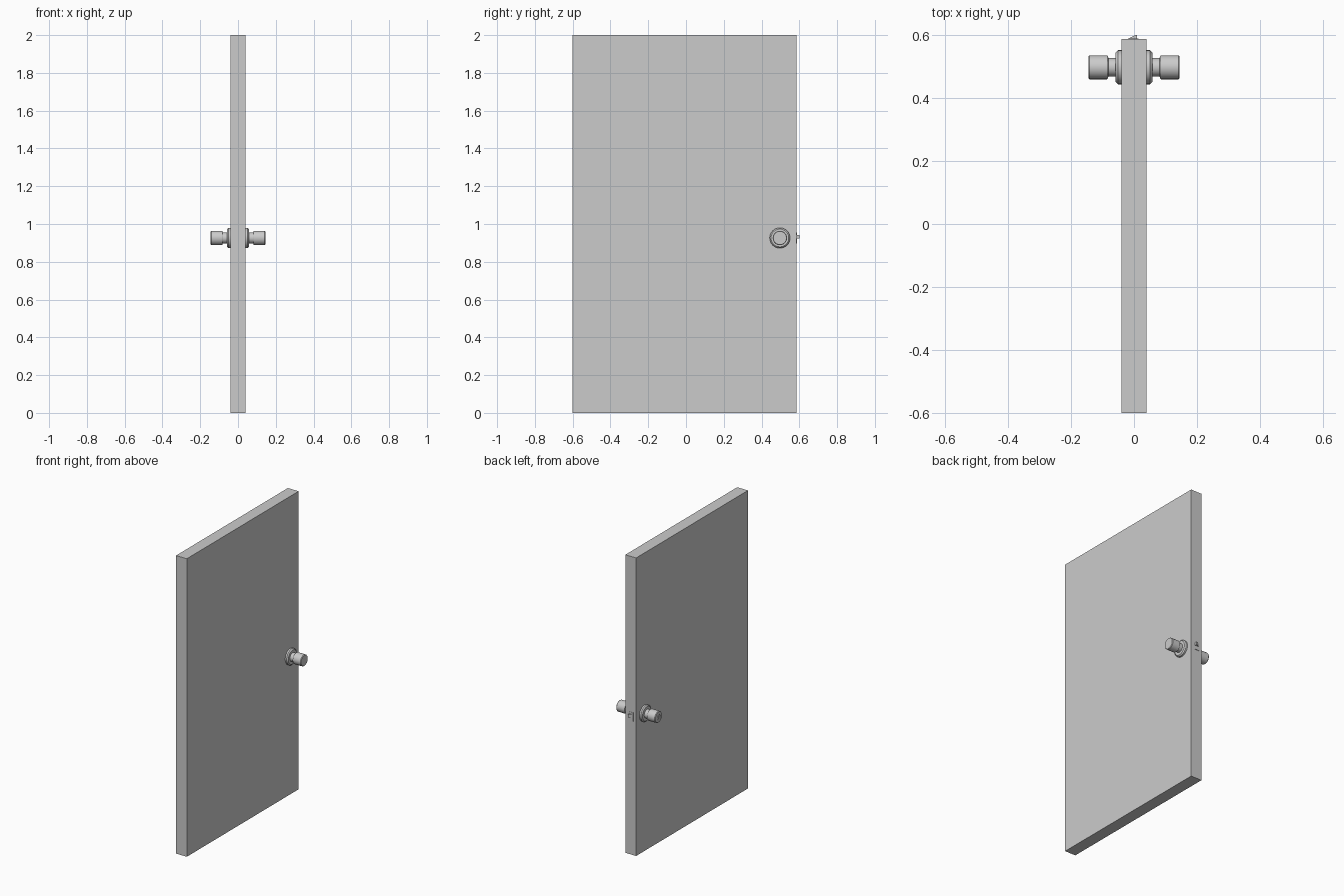
import bpy, bmesh, math

if "Cube" in bpy.data.objects:
    bpy.data.objects.remove(bpy.data.objects["Cube"])

KY, KZ = 0.497, 0.926   # knob axis


def make_object(name, bm):
    bmesh.ops.recalc_face_normals(bm, faces=bm.faces[:])
    mesh = bpy.data.meshes.new(name)
    bm.to_mesh(mesh)
    bm.free()
    ob = bpy.data.objects.new(name, mesh)
    bpy.context.collection.objects.link(ob)
    return ob


def box(name, lo, hi):
    bm = bmesh.new()
    bmesh.ops.create_cube(bm, size=1)
    for v in bm.verts:
        v.co = [(a + b) / 2 + c * (b - a) for a, b, c in zip(lo, hi, v.co)]
    return make_object(name, bm)


def turned(name, profile, side, segments=32):
    """Lathe (distance, radius) points about the knob axis, facing +x or -x."""
    bm = bmesh.new()
    rings = []
    for d, r in profile:
        rings.append([bm.verts.new((side * d,
                                    KY + r * math.cos(2 * math.pi * i / segments),
                                    KZ + r * math.sin(2 * math.pi * i / segments)))
                      for i in range(segments)])
    for a, b in zip(rings, rings[1:]):
        for i in range(segments):
            j = (i + 1) % segments
            bm.faces.new((a[i], a[j], b[j], b[i]))
    bm.faces.new(rings[0])
    bm.faces.new(rings[-1])
    ob = make_object(name, bm)
    bpy.context.view_layer.objects.active = ob
    ob.select_set(True)
    bpy.ops.object.shade_smooth_by_angle(angle=math.radians(30))
    ob.select_set(False)
    return ob


# door slab
box("door_panel", (-0.04, -0.6, 0), (0.04, 0.586, 2))

# rose plate, neck and knob on both faces
rose = [(0.038, 0.054), (0.051, 0.054), (0.058, 0.047), (0.058, 0.029)]
knob = [(0.05, 0.029), (0.081, 0.029), (0.083, 0.036), (0.086, 0.038),
        (0.141, 0.038), (0.145, 0.035)]
for label, side in (("right", 1), ("left", -1)):
    turned("rose_" + label, rose, side)
    # the left knob end is recessed around the key cylinder
    end = [(0.145, 0.018), (0.142, 0.017)] if side < 0 else []
    turned("knob_" + label, knob + end, side)

# key slot on the left knob
box("key_slot", (-0.1435, KY - 0.002, KZ - 0.009), (-0.14, KY + 0.002, KZ + 0.009))

# strike plate on the door edge
box("latch_plate", (-0.019, 0.58, KZ - 0.03), (0.014, 0.588, KZ + 0.03))

# wedge-shaped latch bolt
bm = bmesh.new()
outline = [(-0.017, 0.582), (0.01, 0.582), (0.01, 0.6), (0.006, 0.6), (-0.017, 0.588)]
face = bm.faces.new([bm.verts.new((x, y, KZ - 0.003)) for x, y in outline])
ext = bmesh.ops.extrude_face_region(bm, geom=[face])
for v in ext["geom"]:
    if isinstance(v, bmesh.types.BMVert):
        v.co.z += 0.02
make_object("latch_bolt", bm)
